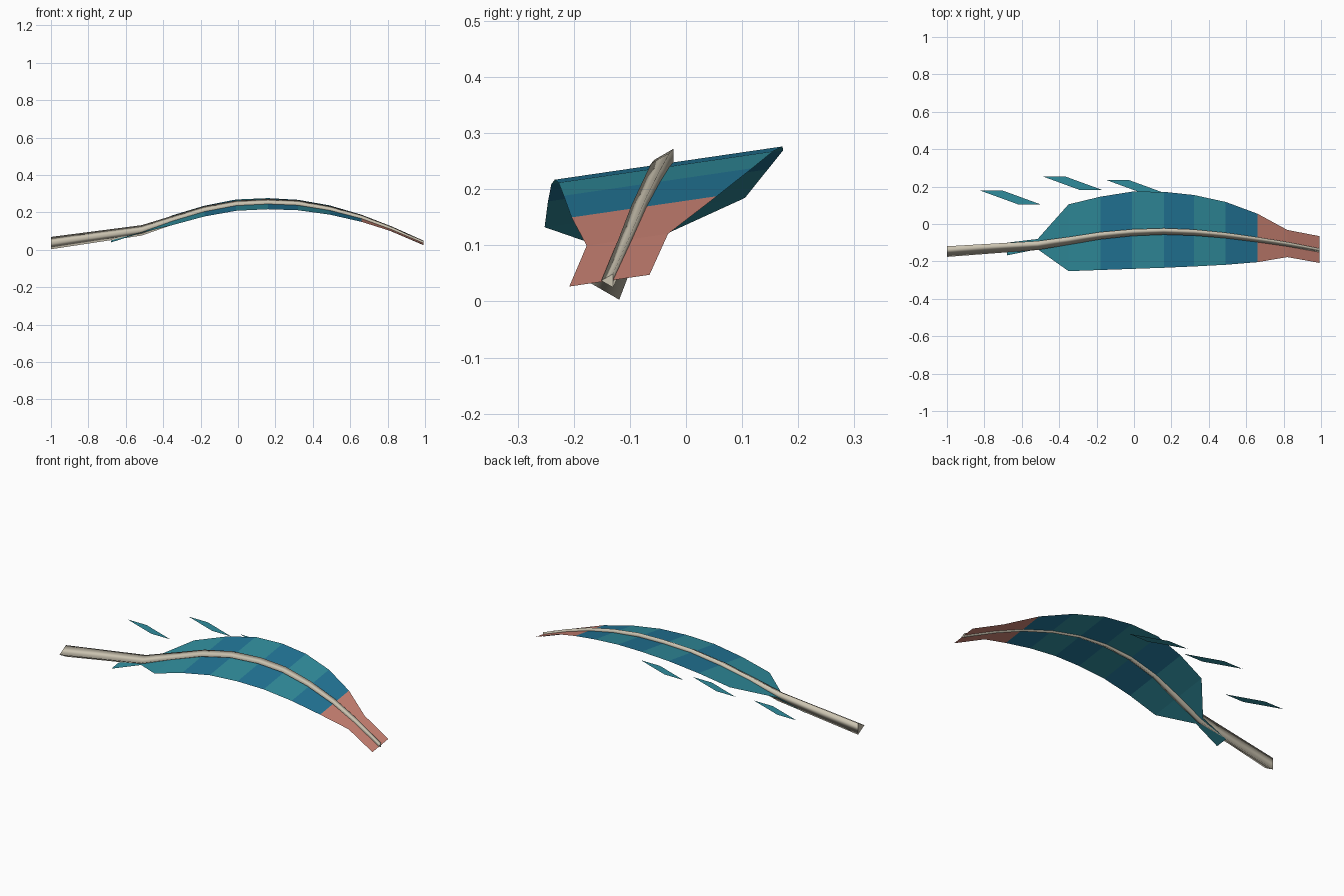
import bpy, bmesh, math

cube = bpy.data.objects.get("Cube")
if cube:
    bpy.data.objects.remove(cube)


def material(name, rgb):
    m = bpy.data.materials.new(name)
    m.use_nodes = True
    color = (*rgb, 1)
    m.diffuse_color = color
    m.node_tree.nodes["Principled BSDF"].inputs["Base Color"].default_value = color
    return m


TEAL = material("teal", (0.03, 0.265, 0.335))
BLUE = material("deep blue", (0.016, 0.18, 0.31))
PINK = material("dusty pink", (0.58, 0.22, 0.17))
BONE = material("bone", (0.60, 0.55, 0.44))


def finish(name, bm, mats):
    mesh = bpy.data.meshes.new(name)
    bm.to_mesh(mesh)
    bm.free()
    for m in mats:
        mesh.materials.append(m)
    obj = bpy.data.objects.new(name, mesh)
    bpy.context.collection.objects.link(obj)
    return obj


# Shaft: three-sided tapered tube; stations are x, y, z, radius
SHAFT = [
    (-1.00, -0.138, 0.036, 0.038), (-0.515, -0.107, 0.104, 0.032),
    (-0.35, -0.083, 0.158, 0.028), (-0.18, -0.056, 0.211, 0.026),
    (-0.01, -0.04, 0.243, 0.024), (0.16, -0.034, 0.252, 0.023),
    (0.32, -0.04, 0.246, 0.022), (0.49, -0.056, 0.217, 0.020),
    (0.66, -0.079, 0.172, 0.018), (0.82, -0.104, 0.112, 0.016),
    (0.992, -0.137, 0.037, 0.014),
]
bm = bmesh.new()
rings = []
for x, y, z, r in SHAFT:
    angles = [math.radians(60 + 120 * k) for k in range(3)]
    rings.append([bm.verts.new((x, y + r * math.cos(a), z + r * math.sin(a)))
                  for a in angles])
for a, b in zip(rings, rings[1:]):
    for k in range(3):
        n = (k + 1) % 3
        bm.faces.new((a[k], a[n], b[n], b[k])).smooth = True
bm.faces.new(rings[0])
bm.faces.new(rings[-1])
bmesh.ops.recalc_face_normals(bm, faces=bm.faces)
finish("shaft", bm, [BONE])

# Vane: tilted sheet along the shaft; stations are x, right y, left y, mid y, mid z
SLOPE = 0.146
VANE = [
    (-0.68, -0.168, -0.10, -0.134, 0.044), (-0.515, -0.135, -0.08, -0.107, 0.096),
    (-0.35, -0.252, 0.105, -0.083, 0.157), (-0.18, -0.246, 0.146, -0.056, 0.206),
    (-0.01, -0.24, 0.173, -0.04, 0.238), (0.16, -0.234, 0.172, -0.035, 0.246),
    (0.32, -0.227, 0.155, -0.04, 0.239), (0.49, -0.218, 0.118, -0.056, 0.212),
    (0.66, -0.204, 0.055, -0.079, 0.168), (0.82, -0.177, -0.032, -0.104, 0.11),
    (0.992, -0.208, -0.065, -0.137, 0.037),
]
bm = bmesh.new()
rows = [[bm.verts.new((x, y, z + SLOPE * (y - mid))) for y in (right, mid, left)]
        for x, right, left, mid, z in VANE]
for i, (a, b) in enumerate(zip(rows, rows[1:])):
    for k in range(2):
        f = bm.faces.new((a[k], b[k], b[k + 1], a[k + 1]))
        # Alternating bands, with a pink tip
        if i >= 8:
            f.material_index = 2
        elif i >= 3 and i % 2 == 1:
            f.material_index = 1
finish("vane", bm, [TEAL, BLUE, PINK])

# Loose barbs: flat slanted slips beside the vane
for i, (x, y, z) in enumerate([(-0.82, 0.178, 0.15), (-0.49, 0.255, 0.225),
                               (-0.15, 0.236, 0.222)]):
    bm = bmesh.new()
    outline = [(0, 0), (0.20, -0.073), (0.32, -0.073), (0.12, 0)]
    bm.faces.new([bm.verts.new((x + dx, y + dy, z)) for dx, dy in outline])
    finish(f"loose_barb_{i + 1}", bm, [TEAL])
